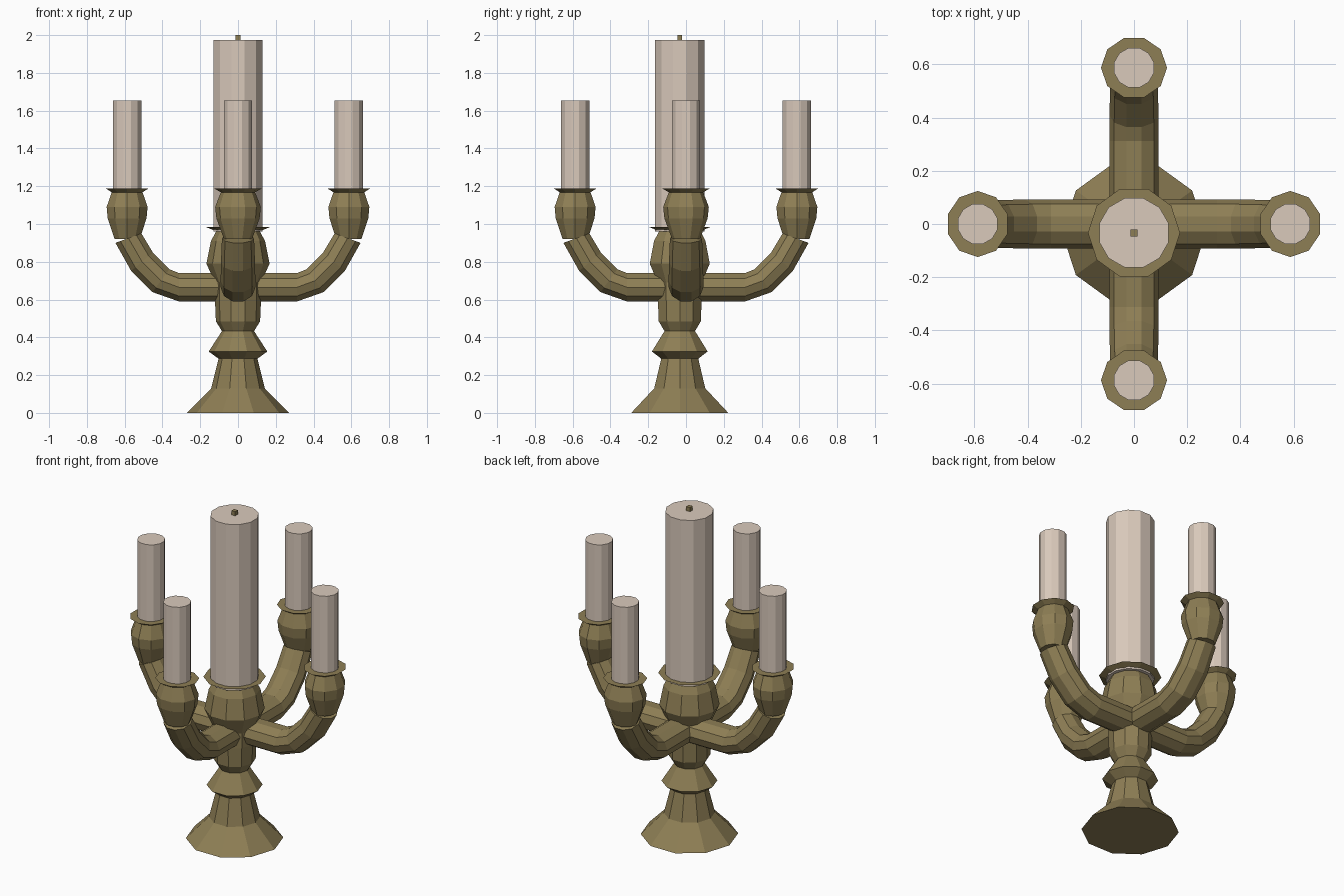
import bpy, bmesh, math
from mathutils import Vector, Matrix

if "Cube" in bpy.data.objects:
    bpy.data.objects.remove(bpy.data.objects["Cube"])


def material(name, rgb):
    m = bpy.data.materials.new(name)
    m.diffuse_color = (*rgb, 1)
    m.use_nodes = True
    m.node_tree.nodes["Principled BSDF"].inputs["Base Color"].default_value = m.diffuse_color
    return m


bronze = material("aged bronze", (0.27, 0.21, 0.09))
wax = material("cream wax", (0.70, 0.59, 0.50))


def loft(name, rings, mat):
    """Skin a list of equal-length point rings and cap both ends."""
    bm = bmesh.new()
    vs = [[bm.verts.new(p) for p in r] for r in rings]
    n = len(rings[0])
    for a, b in zip(vs, vs[1:]):
        for i in range(n):
            j = (i + 1) % n
            bm.faces.new((a[i], a[j], b[j], b[i]))
    bm.faces.new(vs[0])
    bm.faces.new(vs[-1])
    bmesh.ops.recalc_face_normals(bm, faces=bm.faces)
    me = bpy.data.meshes.new(name)
    bm.to_mesh(me)
    bm.free()
    me.materials.append(mat)
    ob = bpy.data.objects.new(name, me)
    bpy.context.collection.objects.link(ob)
    return ob


def lathe(name, profile, sides, x, y, mat, turn=0):
    rings = [[(x + r * math.cos(turn + math.tau * i / sides),
               y + r * math.sin(turn + math.tau * i / sides), z)
              for i in range(sides)] for r, z in profile]
    return loft(name, rings, mat)


def tilted_ring(x, z, tilt, side, thick):
    """Decagon across an arm heading along +x, tilted up by an angle."""
    t = math.radians(tilt)
    pts = []
    for i in range(10):
        a = math.tau * i / 10
        h = thick * math.sin(a)
        pts.append(Vector((x - h * math.sin(t), side * math.cos(a), z + h * math.cos(t))))
    return pts


CY = -0.033   # the column sits slightly forward of the arms
ARM = 0.587   # distance of the outer candles

# Central column with foot, collar, bulb and drip tray
lathe("column", [(0.27, 0), (0.142, 0.13), (0.103, 0.287), (0.155, 0.325),
                 (0.085, 0.433), (0.117, 0.485), (0.122, 0.60), (0.122, 0.69),
                 (0.167, 0.79), (0.143, 0.91), (0.115, 0.962), (0.173, 0.985)],
      10, 0, CY, bronze)

# Central candle and wick
lathe("main_candle", [(0.135, 0.96), (0.135, 1.975)], 12, 0, CY, wax, math.radians(15))
lathe("wick", [(0.0185, 1.97), (0.0185, 2.0)], 4, 0, CY, bronze, math.radians(45))

# Curved arm followed by an upright holder with a drip tray
arm_rings = [tilted_ring(*r) for r in (
    (0.0, 0.665, 0, 0.092, 0.079), (0.312, 0.665, 0, 0.092, 0.079),
    (0.408, 0.700, 36, 0.092, 0.079), (0.508, 0.800, 50, 0.090, 0.079),
    (0.580, 0.925, 70, 0.085, 0.077))]
holder_rings = [tilted_ring(ARM, z, 90, r * 1.06, r) for r, z in (
    (0.070, 0.92), (0.108, 1.03), (0.114, 1.09), (0.086, 1.168), (0.117, 1.187))]

for k, label in enumerate(("right", "back", "left", "front")):
    rot = Matrix.Rotation(k * math.pi / 2, 4, 'Z')
    for part, rings in (("arm", arm_rings), ("holder", holder_rings)):
        loft(f"{label}_{part}", [[rot @ p for p in r] for r in rings], bronze)
    c = rot @ Vector((ARM, 0, 0))
    lathe(f"{label}_candle", [(0.0775, 1.15), (0.0775, 1.655)], 12, c.x, c.y, wax,
          math.radians(15))
